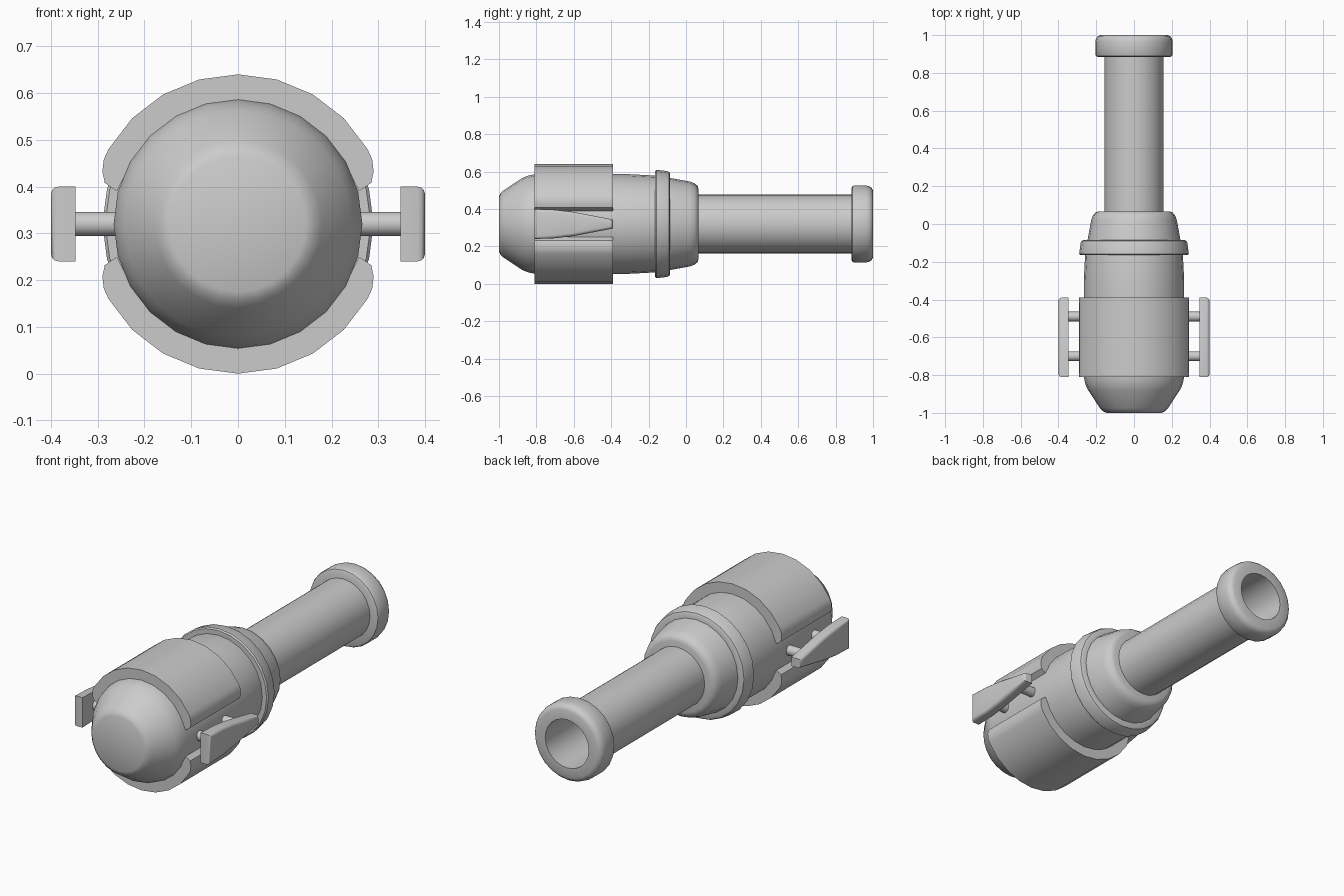
import bpy, bmesh, math
from mathutils import Vector

if "Cube" in bpy.data.objects:
    bpy.data.objects.remove(bpy.data.objects["Cube"])

CZ = 0.32      # height of the long axis
SIDES = 24


def finish(bm, name, angle=35):
    bmesh.ops.remove_doubles(bm, verts=bm.verts, dist=1e-5)
    bmesh.ops.recalc_face_normals(bm, faces=bm.faces)
    me = bpy.data.meshes.new(name)
    bm.to_mesh(me)
    bm.free()
    ob = bpy.data.objects.new(name, me)
    bpy.context.collection.objects.link(ob)
    bpy.ops.object.select_all(action='DESELECT')
    ob.select_set(True)
    bpy.context.view_layer.objects.active = ob
    bpy.ops.object.shade_smooth_by_angle(angle=math.radians(angle))
    return ob


def lathe(name, profile, closed=False, angle=35):
    """Turn (y, radius) points around the long axis."""
    bm = bmesh.new()
    rings = []
    for y, r in profile:
        if r == 0:
            v = bm.verts.new((0, y, CZ))
            rings.append([v] * SIDES)
            continue
        rings.append([bm.verts.new((r * math.sin(2 * math.pi * i / SIDES), y,
                                    CZ + r * math.cos(2 * math.pi * i / SIDES)))
                      for i in range(SIDES)])
    pairs = list(zip(rings, rings[1:]))
    if closed:
        pairs.append((rings[-1], rings[0]))
    for a, b in pairs:
        for i in range(SIDES):
            j = (i + 1) % SIDES
            corners = list(dict.fromkeys((a[i], a[j], b[j], b[i])))
            bm.faces.new(corners)
    return finish(bm, name, angle)


def extrude(name, pts, offset, bevel=0.0):
    """Extrude an outline; optionally round the rim of the far side."""
    bm = bmesh.new()
    base = bm.faces.new([bm.verts.new(p) for p in pts])
    res = bmesh.ops.extrude_face_region(bm, geom=[base], use_keep_orig=True)
    top = [g for g in res['geom'] if isinstance(g, bmesh.types.BMFace)][0]
    bmesh.ops.translate(bm, verts=list(top.verts), vec=Vector(offset))
    if bevel:
        bmesh.ops.bevel(bm, geom=list(top.edges), offset=bevel, segments=3,
                        profile=0.5, affect='EDGES')
    return finish(bm, name)


# Rounded main body with shoulder
lathe("body", [(-1, 0), (-1, 0.145), (-0.992, 0.163), (-0.975, 0.18),
               (-0.88, 0.243), (-0.85, 0.257), (-0.81, 0.266), (-0.30, 0.266),
               (-0.15, 0.258), (-0.085, 0.246), (0.02, 0.227), (0.047, 0.217),
               (0.062, 0.203), (0.067, 0.185), (0.067, 0)])

# Raised collar
lathe("collar", [(-0.165, 0.24), (-0.165, 0.284), (-0.158, 0.29),
                 (-0.10, 0.283), (-0.09, 0.278), (-0.085, 0.268),
                 (-0.085, 0.235)], closed=True)

# Hollow barrel and flared muzzle
lathe("barrel", [(0.05, 0), (0.05, 0.157), (0.90, 0.157), (0.90, 0.128),
                 (0.07, 0.128), (0.07, 0)])
lathe("muzzle", [(0.885, 0.128), (0.885, 0.193), (0.889, 0.201), (0.897, 0.205),
                 (0.965, 0.205), (0.982, 0.201), (0.994, 0.192), (1.0, 0.178),
                 (1.0, 0.128)], closed=True)

# Upper and lower cladding shells with rounded ends
half = [(0.320 * math.sin(math.radians(a)), 0.320 * math.cos(math.radians(a)))
        for a in (15, 30, 45, 60)]
half += [(0.287, 0.138), (0.290, 0.112), (0.285, 0.088), (0.259, 0.070)]
half += [(0.264 * math.sin(math.radians(a)), 0.264 * math.cos(math.radians(a)))
         for a in (60, 45, 30, 15)]
outline = [(0, 0.320)] + half + [(0, 0.264)] + [(-x, z) for x, z in reversed(half)]
for name, s in (("upper_shell", 1), ("lower_shell", -1)):
    extrude(name, [(x, -0.81, CZ + s * z) for x, z in outline], (0, 0.42, 0))

# Tapered side fins on two pins each
taper = [(-0.81, 0.080), (-0.70, 0.076), (-0.60, 0.064), (-0.50, 0.045), (-0.39, 0.024)]
fin = taper + [(y, -z) for y, z in reversed(taper)]
for side, s in (("right", 1), ("left", -1)):
    extrude(side + "_fin", [(s * 0.348, y, CZ + z) for y, z in fin],
            (s * 0.052, 0, 0), bevel=0.016)
    for end, y in (("front", -0.70), ("rear", -0.49)):
        circle = [(s * 0.24, y + 0.026 * math.cos(math.pi * i / 8),
                   CZ + 0.026 * math.sin(math.pi * i / 8)) for i in range(16)]
        extrude(f"{side}_{end}_pin", circle, (s * 0.115, 0, 0))
